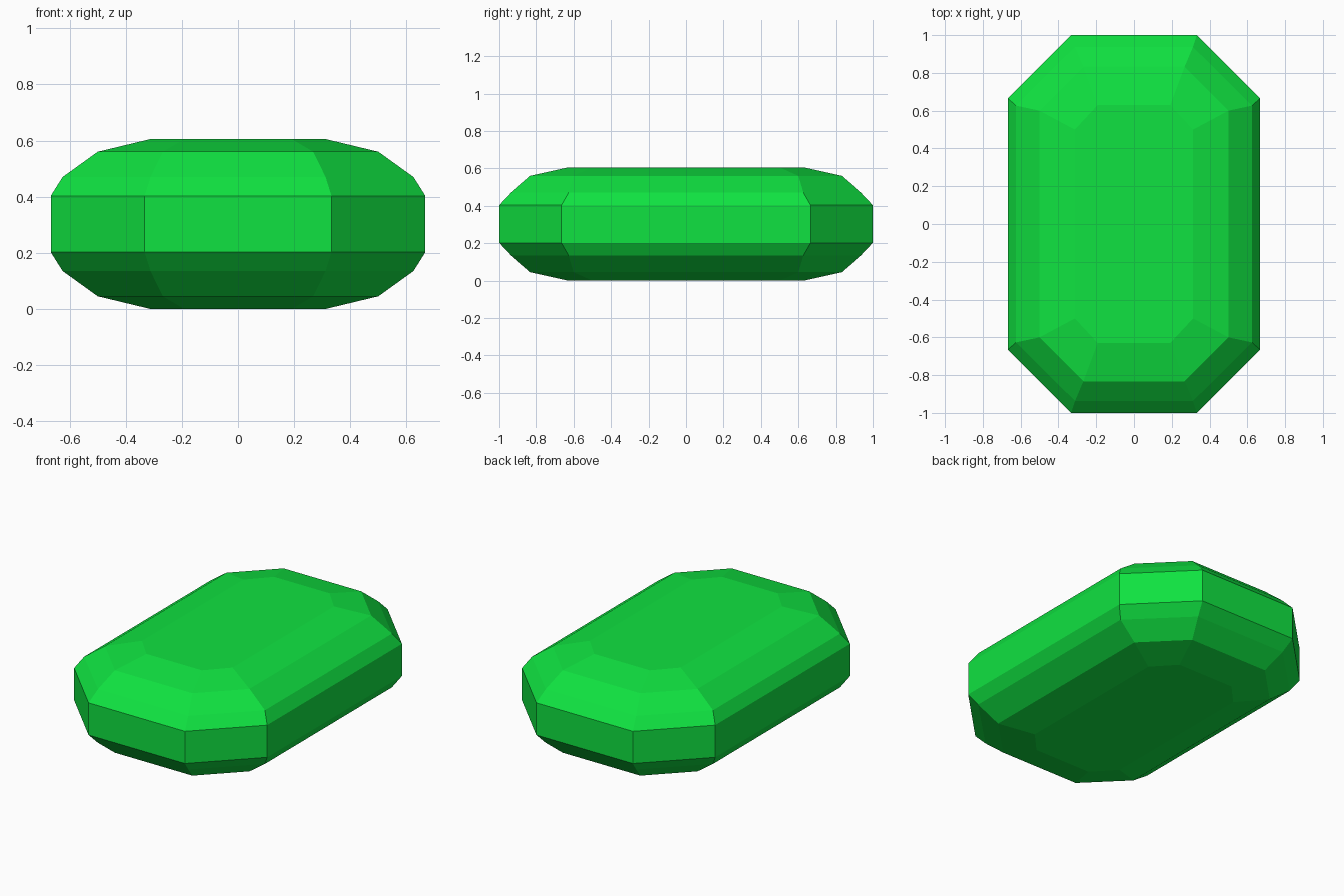
import bpy, bmesh

if "Cube" in bpy.data.objects:
    bpy.data.objects.remove(bpy.data.objects["Cube"])

# One flat green for the whole stone
green = bpy.data.materials.new("emerald green")
green.diffuse_color = (0.005, 0.76, 0.052, 1)
green.use_nodes = True
green.node_tree.nodes["Principled BSDF"].inputs["Base Color"].default_value = green.diffuse_color

# Octagonal rings of the upper half, girdle to table:
# height, half width, half length, front edge half width, side edge half length
MID = 0.3025
UPPER = [
    (0.403, 0.667, 1.000, 0.333, 0.665),
    (0.470, 0.625, 0.937, 0.312, 0.627),
    (0.560, 0.500, 0.833, 0.268, 0.600),
    (0.605, 0.313, 0.630, 0.192, 0.500),
]
# The lower half mirrors the upper half
rings = [(2 * MID - r[0],) + r[1:] for r in reversed(UPPER)] + UPPER


def add_ring(bm, z, w, l, a, b):
    corners = [(w, -b), (w, b), (a, l), (-a, l), (-w, b), (-w, -b), (-a, -l), (a, -l)]
    return [bm.verts.new((x, y, z)) for x, y in corners]


# Faceted gem: skin the rings and cap both ends
bm = bmesh.new()
loops = [add_ring(bm, *r) for r in rings]
for low, high in zip(loops, loops[1:]):
    for i in range(8):
        j = (i + 1) % 8
        bm.faces.new((low[i], low[j], high[j], high[i]))
bm.faces.new(loops[-1])
bm.faces.new(loops[0][::-1])
bmesh.ops.recalc_face_normals(bm, faces=bm.faces)

mesh = bpy.data.meshes.new("gem")
bm.to_mesh(mesh)
bm.free()
mesh.materials.append(green)
gem = bpy.data.objects.new("gem", mesh)
bpy.context.collection.objects.link(gem)
